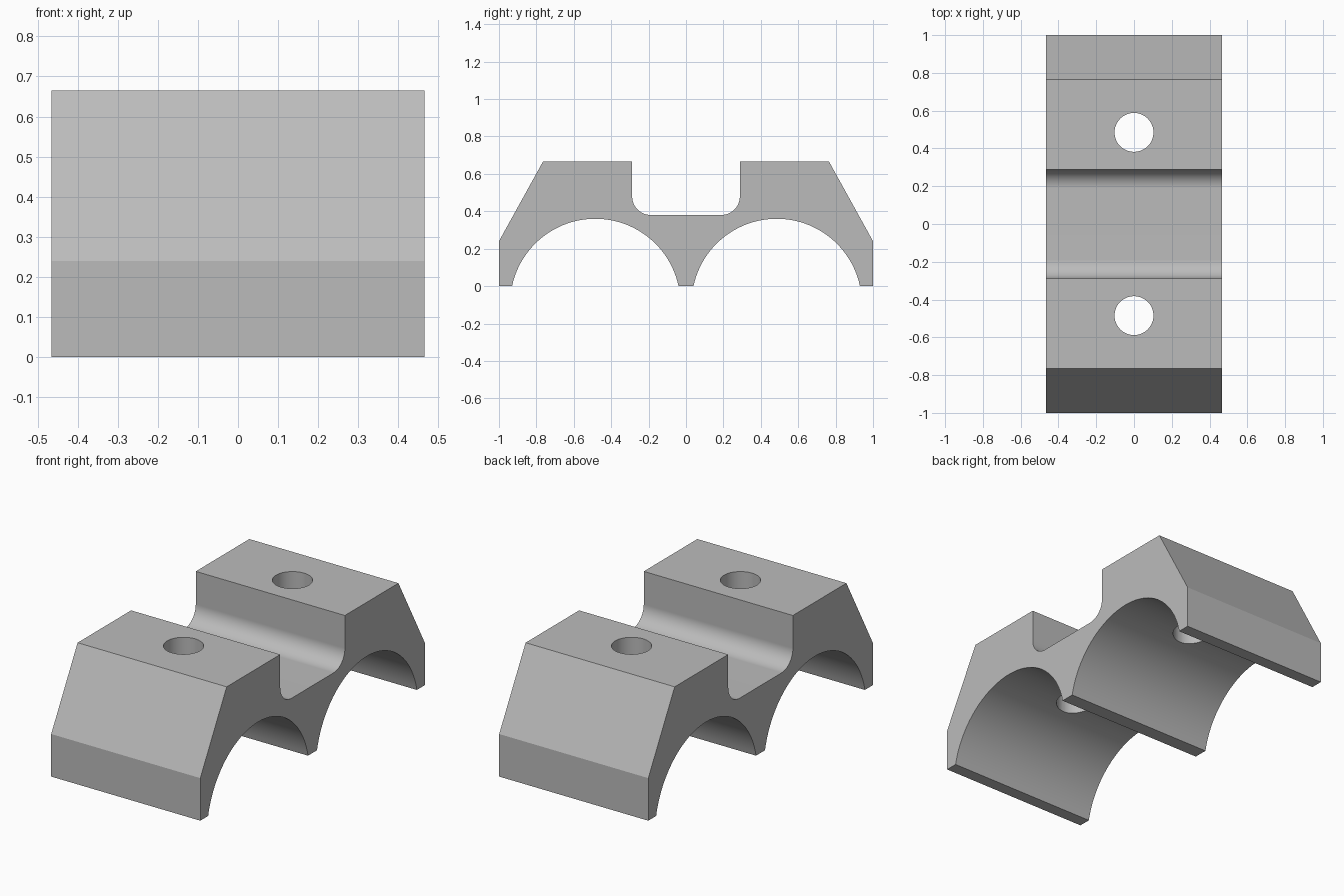
import bpy
import bmesh
from math import asin, cos, sin, pi, radians

cube = bpy.data.objects.get("Cube")
if cube:
    bpy.data.objects.remove(cube, do_unlink=True)

HALF_WIDTH = 0.465
HEIGHT = 0.665
ARCH_Y, ARCH_Z, ARCH_R = 0.485, -0.095, 0.455
GROOVE_HALF, GROOVE_Z, FILLET = 0.288, 0.38, 0.1
HOLE_R = 0.103


def arc(cy, cz, r, start, end, steps):
    return [(cy + r * cos(start + (end - start) * i / steps),
             cz + r * sin(start + (end - start) * i / steps))
            for i in range(steps + 1)]


grey = bpy.data.materials.new("plain grey")
grey.use_nodes = True
colour = (0.5, 0.5, 0.5, 1)
grey.diffuse_color = colour
grey.node_tree.nodes["Principled BSDF"].inputs["Base Color"].default_value = colour

# Half profile: groove floor and fillet, top, slope, foot, arch
foot = asin(-ARCH_Z / ARCH_R)
half = arc(GROOVE_HALF - FILLET, GROOVE_Z + FILLET, FILLET, -pi / 2, 0, 12)
half += [(GROOVE_HALF, HEIGHT), (0.765, HEIGHT), (1, 0.24), (1, 0)]
half += arc(ARCH_Y, ARCH_Z, ARCH_R, foot, pi - foot, 48)
profile = half + [(-y, z) for y, z in reversed(half)]

# Clamp body: the mirrored profile extruded across the width
bm = bmesh.new()
face = bm.faces.new([bm.verts.new((-HALF_WIDTH, y, z)) for y, z in profile])
result = bmesh.ops.extrude_face_region(bm, geom=[face])
moved = [v for v in result["geom"] if isinstance(v, bmesh.types.BMVert)]
bmesh.ops.translate(bm, verts=moved, vec=(2 * HALF_WIDTH, 0, 0))
bmesh.ops.recalc_face_normals(bm, faces=bm.faces)
mesh = bpy.data.meshes.new("clamp_body")
bm.to_mesh(mesh)
bm.free()
body = bpy.data.objects.new("clamp_body", mesh)
bpy.context.collection.objects.link(body)
mesh.materials.append(grey)

# Bolt holes through each block
for side in (-1, 1):
    bpy.ops.mesh.primitive_cylinder_add(vertices=48, radius=HOLE_R, depth=1,
                                        location=(0, side * ARCH_Y, 0.5))
    cutter = bpy.context.object
    cutter.name = "hole_cutter"
    cutter.hide_render = True
    cutter.data.materials.append(grey)
    bpy.ops.object.select_all(action="DESELECT")
    body.select_set(True)
    bpy.context.view_layer.objects.active = body
    cut = body.modifiers.new("bolt_hole", "BOOLEAN")
    cut.operation = "DIFFERENCE"
    cut.solver = "EXACT"
    cut.object = cutter
    bpy.ops.object.modifier_apply(modifier=cut.name)
    bpy.data.objects.remove(cutter, do_unlink=True)

# Smooth curved walls, crisp flat faces
bpy.ops.object.shade_smooth_by_angle(angle=radians(20))
weighted = body.modifiers.new("weighted_normals", "WEIGHTED_NORMAL")
weighted.keep_sharp = True
